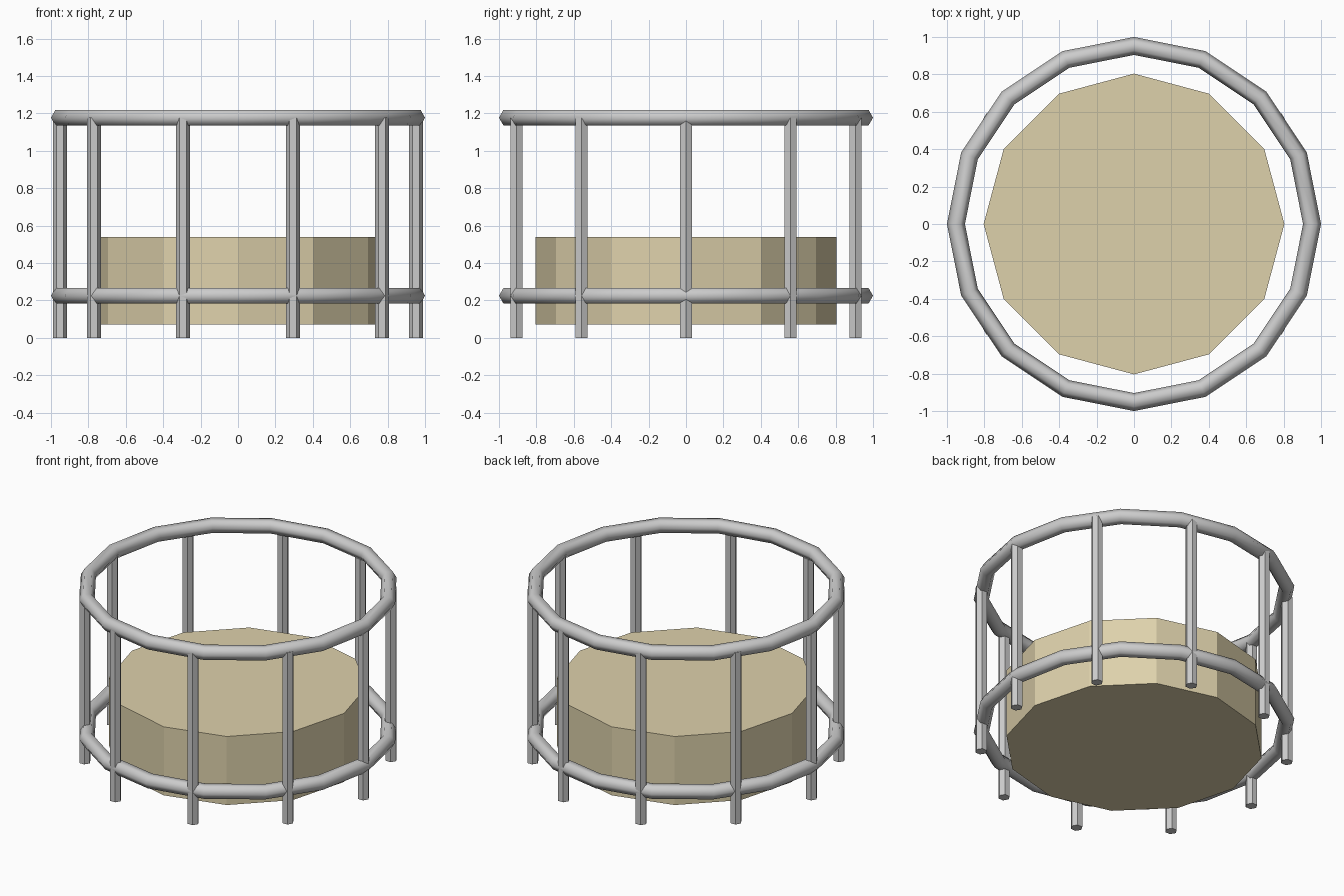
import bpy
from math import cos, sin, tau

if "Cube" in bpy.data.objects:
    bpy.data.objects.remove(bpy.data.objects["Cube"])

RING_R, TUBE_R = 0.952, 0.048
POST_R, POST_H, POSTS = 0.0375, 1.177, 10


def prism(name, sides, radius, z0, z1, x=0.0, y=0.0):
    """Flat-sided upright prism with a corner on the +x axis."""
    rot = tau / 4 if sides % 4 else 0.0
    bpy.ops.mesh.primitive_cylinder_add(
        vertices=sides, radius=radius, depth=z1 - z0,
        location=(x, y, (z0 + z1) / 2), rotation=(0, 0, rot))
    ob = bpy.context.object
    ob.name = name
    return ob


def ring(name, z):
    """16-segment hoop with a smooth six-sided tube."""
    bpy.ops.mesh.primitive_torus_add(
        major_segments=16, minor_segments=6,
        major_radius=RING_R, minor_radius=TUBE_R, location=(0, 0, z))
    ob = bpy.context.object
    ob.name = name
    bpy.ops.object.shade_smooth()
    return ob


# Hoops
ring("top_ring", POST_H)
ring("bottom_ring", 0.225)

# Evenly spaced hexagonal posts
for i in range(POSTS):
    a = tau * i / POSTS
    prism(f"post_{i + 1}", 6, POST_R, 0.0, POST_H, RING_R * cos(a), RING_R * sin(a))

# Twelve-sided cushion in the middle
cushion = prism("cushion", 12, 0.804, 0.07, 0.54)
mat = bpy.data.materials.new("tan")
mat.diffuse_color = (0.73, 0.64, 0.41, 1.0)
mat.use_nodes = True
mat.node_tree.nodes["Principled BSDF"].inputs["Base Color"].default_value = mat.diffuse_color
cushion.data.materials.append(mat)
